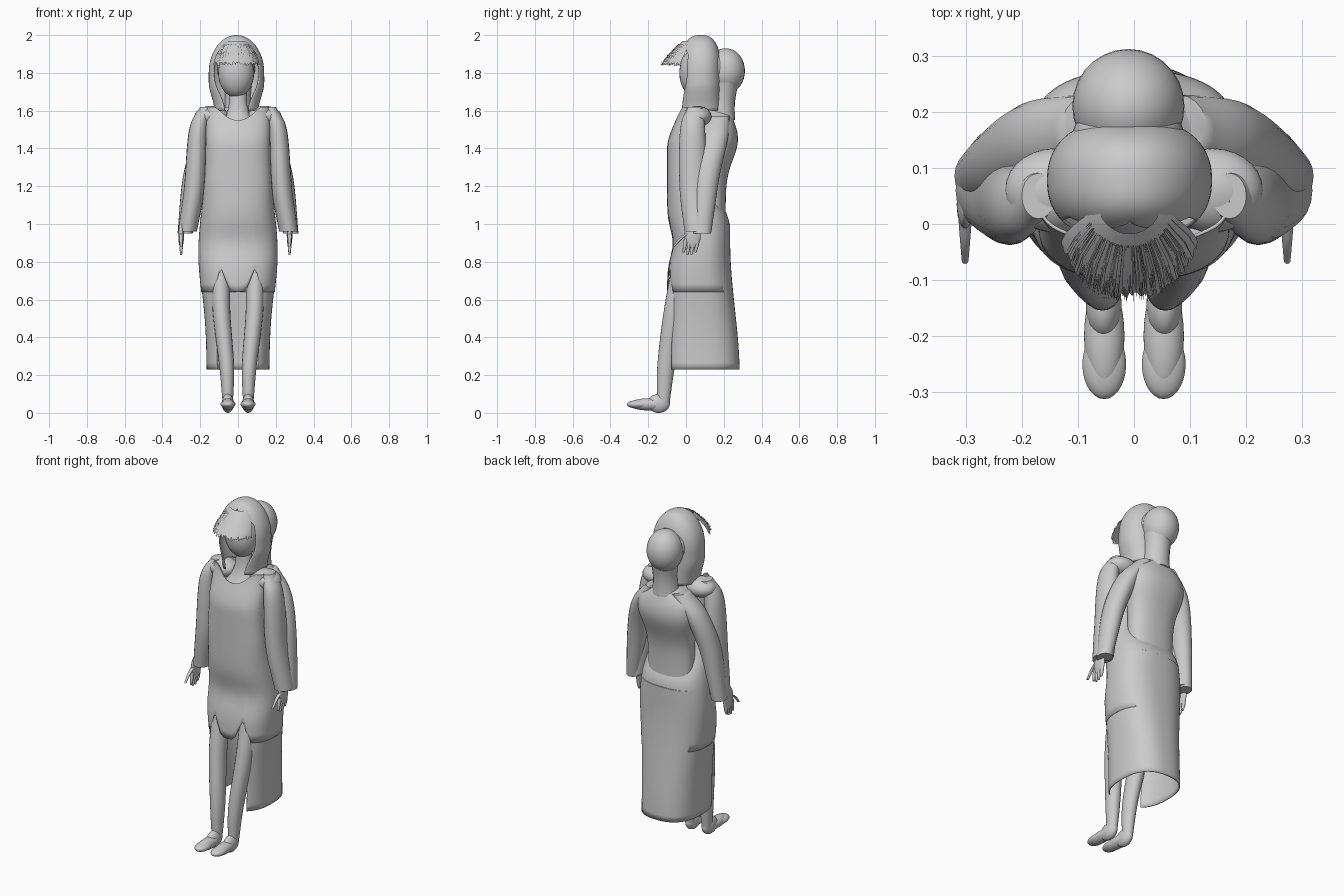
import bpy, bmesh, math, random
from mathutils import Vector, Matrix

cube = bpy.data.objects.get("Cube")
if cube:
    bpy.data.objects.remove(cube, do_unlink=True)
random.seed(4)

grey = bpy.data.materials.new("plain grey")
grey.use_nodes = True
grey.diffuse_color = (.6, .6, .6, 1)
grey.node_tree.nodes["Principled BSDF"].inputs["Base Color"].default_value = grey.diffuse_color


def finish(name, bm, thickness=0):
    bmesh.ops.remove_doubles(bm, verts=bm.verts, dist=.0001)
    bmesh.ops.recalc_face_normals(bm, faces=bm.faces)
    mesh = bpy.data.meshes.new(name)
    bm.to_mesh(mesh)
    bm.free()
    obj = bpy.data.objects.new(name, mesh)
    bpy.context.collection.objects.link(obj)
    mesh.materials.append(grey)
    if thickness:
        obj.modifiers.new("cloth", "SOLIDIFY").thickness = thickness
    bpy.ops.object.select_all(action="DESELECT")
    obj.select_set(True)
    bpy.context.view_layer.objects.active = obj
    bpy.ops.object.shade_smooth_by_angle(angle=math.radians(50))


def ramp(value, start, end):
    """Ease from zero at start to one at end."""
    t = min(max((value - start) / (end - start), 0), 1)
    return t * t * (3 - 2 * t)


def bump(value, centre, width):
    return math.exp(-((value - centre) / width) ** 2)


def power(value, squareness):
    return math.copysign(abs(value) ** (2 / squareness), value)


def on_section(section, z, angle, squareness=2):
    """Point on a rounded cross-section; the angle starts at the front."""
    cx, width, front, back = section(z)
    middle, depth = (front + back) / 2, (back - front) / 2
    return Vector((cx + width * power(math.sin(angle), squareness),
                   middle - depth * power(math.cos(angle), squareness), z))


def skin(bm, columns, closed):
    neighbours = columns[1:] + columns[:1] if closed else columns[1:]
    for left, right in zip(columns, neighbours):
        for k in range(len(left) - 1):
            bm.faces.new((left[k], right[k], right[k + 1], left[k + 1]))


def drape(name, section, bottom, top, gap=None, turn=0, squareness=2.5, thickness=0):
    """Cloth surface; bottom and top shape its edges, gap opens one side."""
    bm = bmesh.new()
    around, rows = 72, 36
    columns = []
    for j in range(around + 1 if gap else around):
        angle = math.tau * j / around
        away = min(angle, math.tau - angle)
        low, high = bottom(away), top(away)
        column = []
        for k in range(rows + 1):
            z = low + (high - low) * math.sin(k / rows * math.pi / 2)
            opening = gap(z) if gap else 0
            swing = turn + opening + angle * (1 - opening / math.pi)
            column.append(bm.verts.new(on_section(section, z, swing, squareness)))
        columns.append(column)
    skin(bm, columns, not gap)
    finish(name, bm, thickness)


def limb(name, path, start, end, swell=0, depth=1):
    """Tube of level rings along a smooth path, tapering from start to end."""
    bm = bmesh.new()
    points = [Vector(p) for p in path]
    points = [2 * points[0] - points[1]] + points + [2 * points[-1] - points[-2]]
    spans, steps, around = len(path) - 1, 8, 20
    columns = [[] for _ in range(around)]
    for k in range(spans * steps + 1):
        i = min(k // steps, spans - 1)
        t = k / steps - i
        a, b, c, d = points[i:i + 4]
        spot = b + t / 2 * (c - a + t * (2*a - 5*b + 4*c - d + t * (3*b - a - 3*c + d)))
        u = k / (spans * steps)
        radius = start + (end - start) * u + swell * math.sin(math.pi * u)
        for j, column in enumerate(columns):
            angle = math.tau * j / around
            ring = Vector((math.sin(angle), depth * math.cos(angle), 0))
            column.append(bm.verts.new(spot + radius * ring))
    skin(bm, columns, True)
    for tip in (0, -1):
        bm.faces.new([column[tip] for column in columns])
    finish(name, bm)


def ball(name, centre, size):
    bm = bmesh.new()
    shape = Matrix.Translation(centre) @ Matrix.Diagonal((*size, 1))
    bmesh.ops.create_uvsphere(bm, u_segments=28, v_segments=18, radius=1, matrix=shape)
    finish(name, bm)


# Gown with a scooped neck and a raised front hem, over a long open skirt
def gown(z):
    width = .17 + .04 * bump(z, .85, .3)
    front = -.1 + .07 * ramp(z, 1.4, 1.65) + .03 * bump(z, .9, .1)
    back = .11 + .12 * ramp(z, 1.25, 1) + .05 * ramp(z, .9, .2)
    return 0, width, front, back


def skirt(z):
    cx, width, front, back = gown(z)
    return cx, width - .004, front - .01 * ramp(z, .8, .2), back + .004


def hem(away):
    return .64 + .12 * bump(away, .37, .15)


def neckline(away):
    return 1.55 + .07 * ramp(away, 0, .8)


drape("gown", gown, hem, neckline, thickness=.006)
drape("skirt", skirt, lambda away: .23, lambda away: 1, gap=lambda z: .65, thickness=.006)


# Back bodice, with its own neck and rounded head
def bodice(z):
    width = .14 + .04 * bump(z, 1.45, .13) - .1 * ramp(z, 1.5, 1.63)
    return 0, width, .06, .21 + .065 * bump(z, 1.45, .15)


drape("back_bodice", bodice, lambda away: 1, lambda away: 1.61, squareness=2.3)
limb("back_neck", [(0, .18, 1.55), (0, .19, 1.65), (0, .2, 1.75)], .08, .08, swell=-.01)
ball("back_head", (-.01, .21, 1.81), (.1, .102, .12))
ball("back_head_front", (-.01, .15, 1.82), (.1, .09, .1))

# Neck and face
limb("neck", [(0, .04, 1.5), (0, .05, 1.6), (0, .06, 1.75)], .12, .05, swell=-.03, depth=.75)
ball("face", (-.01, .05, 1.8), (.095, .085, .13))

# Arms, hands, legs and feet, mirrored
for side, s in (("left", 1), ("right", -1)):
    ball(side + "_shoulder", (s * .14, .06, 1.57), (.09, .075, .055))
    limb(side + "_sleeve", [(s * .17, .05, 1.62), (s * .21, .035, 1.5), (s * .23, .04, 1.2),
                            (s * .268, .06, .96)], .03, .05, swell=.014, depth=1.35)
    limb(side + "_back_arm", [(s * .08, .17, 1.57), (s * .17, .15, 1.45), (s * .235, .11, 1.25),
                              (s * .28, .085, .95)], .05, .04, swell=.015, depth=1.2)
    hand = s * .287 - .014
    ball(side + "_palm", (hand, .035, .94), (.015, .043, .07))
    for i in range(4):
        y = .062 - .021 * i
        tip = .85 - .015 * math.sin(i)
        limb(f"{side}_finger_{i + 1}", [(hand, y, .92), (hand, y - .006, .88), (hand, y - .012, tip)],
             .01, .005, swell=.002)
    limb(side + "_thumb", [(hand, .01, .95), (hand, -.03, .92), (hand, -.065, .88)], .012, .006)
    limb(side + "_leg", [(s * .09, 0, .85), (s * .088, -.06, .55), (s * .06, -.105, .25),
                         (s * .054, -.12, .05)], .05, .027, swell=.005, depth=1.2)
    ball(side + "_foot", (s * .053, -.2, .045), (.036, .1, .032))
    ball(side + "_toes", (s * .053, -.25, .045), (.039, .062, .023))
    ball(side + "_heel", (s * .054, -.145, .05), (.032, .06, .05))


# Hood, open round the face
def hood(z):
    dome = math.sqrt(max(0, 1 - (max(0, z - 1.8) / .2) ** 2))
    width = .147 * dome - .03 * ramp(z, 1.75, 1.6)
    depth = .112 * dome ** .7
    return -.008, width, .078 - depth, .078 + depth


def face_opening(z):
    return .92 - .4 * ramp(z, 1.8, 1.6) - .92 * ramp(z, 1.89, 1.97)


drape("hood", hood, lambda away: 1.6, lambda away: 2, gap=face_opening,
      squareness=2.3, thickness=.006)


# Fringe: a jutting shell covered with loose strands
def fringe(z):
    rise = (z - 1.83) / .14
    return -.008, .125 - .07 * rise ** 2, -.14 + .125 * rise ** 1.2, .13 - .03 * rise


spread = 1.35
drape("fringe", fringe, lambda away: random.uniform(1.835, 1.86), lambda away: 1.968,
      gap=lambda z: math.pi - spread, turn=math.pi, squareness=2)
bm = bmesh.new()
for i in range(160):
    angle = random.triangular(-spread, spread, -.5)
    tip = random.uniform(1.835, 1.86)
    lift = random.uniform(.002, .006) * Vector((math.sin(angle), -math.cos(angle), .5))
    edges = [[], []]
    for k, half in enumerate((.008, .012, .001)):
        z = 1.95 + (tip - 1.95) * k / 2
        for edge, offset in zip(edges, (-half, half)):
            edge.append(bm.verts.new(on_section(fringe, z, angle + offset) + lift))
    skin(bm, edges, False)
finish("fringe_strands", bm)
